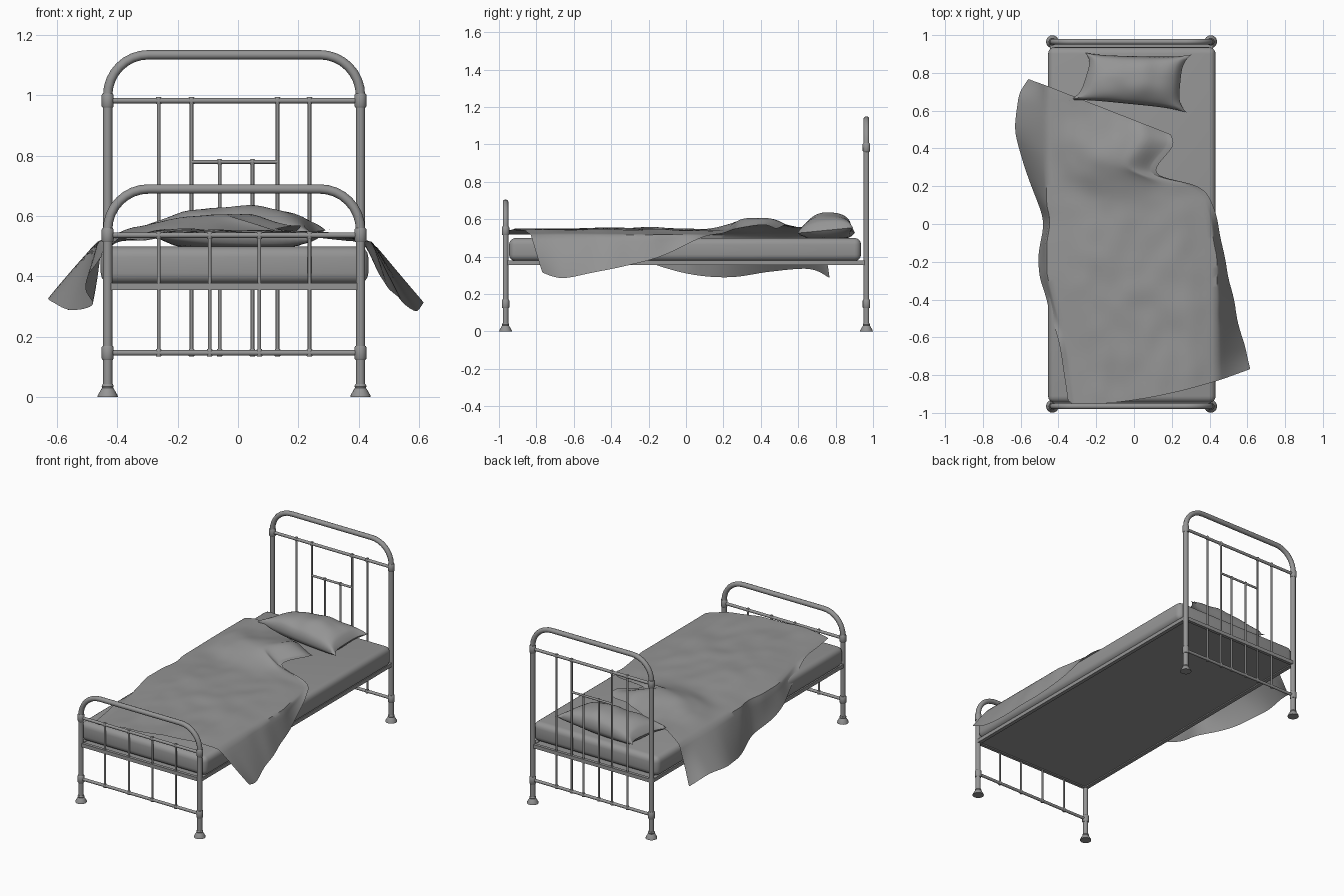
import bpy, bmesh, math
from mathutils import Vector, noise

if "Cube" in bpy.data.objects:
    bpy.data.objects.remove(bpy.data.objects["Cube"])

CX, HW = -0.013, 0.419          # frame centre and half width
XL, XR = CX - HW, CX + HW
YH, YF = 0.965, -0.965          # head and foot planes

grey = bpy.data.materials.new("dark_grey")
grey.diffuse_color = (0.3, 0.3, 0.3, 1)
grey.use_nodes = True
grey.node_tree.nodes["Principled BSDF"].inputs["Base Color"].default_value = grey.diffuse_color


def finish(name, bm, angle=35):
    bmesh.ops.recalc_face_normals(bm, faces=bm.faces)
    me = bpy.data.meshes.new(name)
    bm.to_mesh(me)
    bm.free()
    me.materials.append(grey)
    ob = bpy.data.objects.new(name, me)
    bpy.context.collection.objects.link(ob)
    bpy.ops.object.select_all(action='DESELECT')
    ob.select_set(True)
    bpy.context.view_layer.objects.active = ob
    bpy.ops.object.shade_smooth_by_angle(angle=math.radians(angle))
    return ob


def tube(name, pts, r):
    cu = bpy.data.curves.new(name, 'CURVE')
    cu.dimensions = '3D'
    cu.bevel_depth = r
    cu.bevel_resolution = 3
    cu.use_fill_caps = True
    cu.materials.append(grey)
    sp = cu.splines.new('POLY')
    sp.points.add(len(pts) - 1)
    for p, c in zip(sp.points, pts):
        p.co = (*c, 1)
    sp.use_smooth = True
    ob = bpy.data.objects.new(name, cu)
    bpy.context.collection.objects.link(ob)
    return ob


def lathe(name, profile, x, y, n=16):
    bm = bmesh.new()
    rings = [[bm.verts.new((x + r * math.cos(2 * math.pi * i / n),
                            y + r * math.sin(2 * math.pi * i / n), z)) for i in range(n)]
             for r, z in profile]
    for a, b in zip(rings, rings[1:]):
        for i in range(n):
            bm.faces.new((a[i], a[(i + 1) % n], b[(i + 1) % n], b[i]))
    bm.faces.new(rings[0])
    bm.faces.new(rings[-1])
    return finish(name, bm)


def box(name, lo, hi, bevel=0, seg=4):
    bm = bmesh.new()
    bmesh.ops.create_cube(bm, size=1)
    lo, hi = Vector(lo), Vector(hi)
    for v in bm.verts:
        v.co = Vector([(lo[i] + hi[i]) / 2 + v.co[i] * (hi[i] - lo[i]) for i in range(3)])
    if bevel:
        bmesh.ops.bevel(bm, geom=bm.edges[:], offset=bevel, segments=seg, profile=0.5, affect='EDGES')
    return finish(name, bm)


def collar(name, x, y, z, r=0.02, h=0.023):
    lathe(name, [(r * .85, z - h), (r, z - h * .8), (r, z + h * .8), (r * .85, z + h)], x, y)


def end_frame(name, y, top, rail, spindles):
    # arched outer tube
    R = 0.135
    pts = [(XL, y, 0.03)]
    for cx, a0 in ((XL + R, 180), (XR - R, 90)):
        for i in range(9):
            a = math.radians(a0 - 90 * i / 8)
            pts.append((cx + R * math.cos(a), y, top - R + R * math.sin(a)))
    pts.append((XR, y, 0.03))
    tube(name + "_arch", pts, 0.0155)
    for z in (rail, 0.147):
        tube(name + "_rail", [(XL, y, z), (XR, y, z)], 0.0095)
    # flared feet and post collars
    for x in (XL, XR):
        lathe(name + "_foot", [(.034, 0), (.033, .006), (.021, .027), (.018, .031),
                               (.02, .036), (.017, .043)], x, y)
        for z in (rail, 0.147):
            collar(name + "_collar", x, y, z)
    # spindles with small end sleeves
    for x, z in spindles:
        tube(name + "_spindle", [(x, y, 0.147), (x, y, z)], 0.006)
        for zz in (0.147, z):
            collar(name + "_sleeve", x, y, zz, *((0.0095, 0.012) if zz != .78 else (.008, .009)))


end_frame("headboard", YH, 1.135, 0.983,
          [(-.263, .983), (-.154, .983), (.131, .983), (.237, .983), (-.061, .78), (.048, .78)])
tube("headboard_crossbar", [(-.154, YH, .78), (.131, YH, .78)], 0.007)
end_frame("footboard", YF, 0.69, 0.537,
          [(-.263, .537), (-.094, .537), (.071, .537), (.237, .537)])

# base frame and mattress
for x in (XL, XR):
    box("side_rail", (x - .012, YF, .355), (x + .012, YH, .378))
for y in (YF, YH):
    box("end_rail", (XL, y - .01, .355), (XR, y + .01, .378))
box("base_panel", (XL, YF, .362), (XR, YH, .374))
box("mattress", (-.455, -.946, .376), (.432, .936, .499), .035)

# pillow: two puffed layers between four pinched corners
A, B, C, D = (-.345, .655), (.28, .59), (.305, .897), (-.26, .907)
N = 24
bm = bmesh.new()
for side in (1, -1):
    g = []
    for j in range(N + 1):
        row = []
        for i in range(N + 1):
            u, v = 2 * i / N - 1, 2 * j / N - 1
            s = (u * (1 - .16 * (1 - v ** 4)) + 1) / 2
            t = (v * (1 - .10 * (1 - u ** 4)) + 1) / 2
            x, y = [(A[k] * (1 - s) + B[k] * s) * (1 - t) + (D[k] * (1 - s) + C[k] * s) * t for k in (0, 1)]
            h = ((1 - u * u) * (1 - v * v)) ** .42
            wr = .014 * noise.noise((x * 9, y * 9, 3)) * h
            mid = .54 + .015 * u * v
            z = mid + .092 * h + wr if side > 0 else max(.499, mid - .06 * h)
            row.append(bm.verts.new((x, y, z)))
        g.append(row)
    for j in range(N):
        for i in range(N):
            bm.faces.new((g[j][i], g[j][i + 1], g[j + 1][i + 1], g[j + 1][i]))
bmesh.ops.remove_doubles(bm, verts=bm.verts[:], dist=1e-5)
finish("pillow", bm, 60)

# blanket: left and right edge of each row from foot to head
rows = [((-.35, -.935, .525), (.624, -.768, .31)),
        ((-.37, -.80, .525), (.59, -.66, .28)),
        ((-.40, -.62, .525), (.55, -.50, .31)),
        ((-.465, -.40, .45), (.515, -.33, .345)),
        ((-.51, -.185, .36), (.468, -.13, .40)),
        ((-.485, .03, .30), (.425, .08, .50)),
        ((-.56, .24, .285), (.345, .195, .525)),
        ((-.622, .45, .315), (.12, .27, .55)),
        ((-.617, .66, .33), (.205, .41, .57)),
        ((-.555, .77, .28), (.195, .475, .55))]


def spline(k, f):
    i = min(int(f), len(rows) - 2)
    t = f - i
    p = [Vector(rows[max(0, min(len(rows) - 1, i + d))][k]) for d in (-1, 0, 1, 2)]
    return .5 * (2 * p[1] + (p[2] - p[0]) * t + (2 * p[0] - 5 * p[1] + 4 * p[2] - p[3]) * t * t
                 + (3 * p[1] - p[0] - 3 * p[2] + p[3]) * t ** 3)


def bump(x, y, cx, cy, rx, ry, h):
    return h * math.exp(-((x - cx) / rx) ** 2 - ((y - cy) / ry) ** 2)


bm = bmesh.new()
g = []
for j in range(73):
    f = j / 72 * (len(rows) - 1)
    L, R = spline(0, f), spline(1, f)
    xl, xr = max(-.465, L.x + .035), min(.442, R.x - .035)
    SL = L.lerp(R, (xl - L.x) / (R.x - L.x))
    SR = L.lerp(R, (xr - L.x) / (R.x - L.x))
    SL.z, SR.z = .518, max(.518, R.z)
    path = [L.lerp(SL, i / 8) for i in range(8)]
    for i in range(29):
        s = i / 28
        p = SL.lerp(SR, s)
        m = min(1, 5 * s, 5 * (1 - s))
        lump = (.025 + .014 * noise.noise((p.x * 4, p.y * 3.5, 1)) + .008 * noise.noise((p.x * 11, p.y * 8, 5))
                + bump(p.x, p.y, -.12, .32, .2, .13, .04) + bump(p.x, p.y, .08, .38, .08, .1, .025)
                + bump(p.x, p.y, -.1, -.35, .3, .25, .012))
        p.z += max(0, lump) * m
        path.append(p)
    path += [SR.lerp(R, i / 8) for i in range(1, 9)]
    for i, p in enumerate(path):
        p.y -= .06 * math.sin(math.pi * i / 44) * max(0, 1 - f / 2)
        if p.z < .5:
            p.x += .008 * noise.noise((p.y * 7, p.z * 4, 2))
    g.append([bm.verts.new(p) for p in path])
for a, b in zip(g, g[1:]):
    for i in range(len(a) - 1):
        bm.faces.new((a[i], a[i + 1], b[i + 1], b[i]))
blanket = finish("blanket", bm, 60)
if blanket.data.polygons[1000].normal.z < 0:
    blanket.data.flip_normals()
sm = blanket.modifiers.new("soften", 'SMOOTH')
sm.factor, sm.iterations = .5, 2
